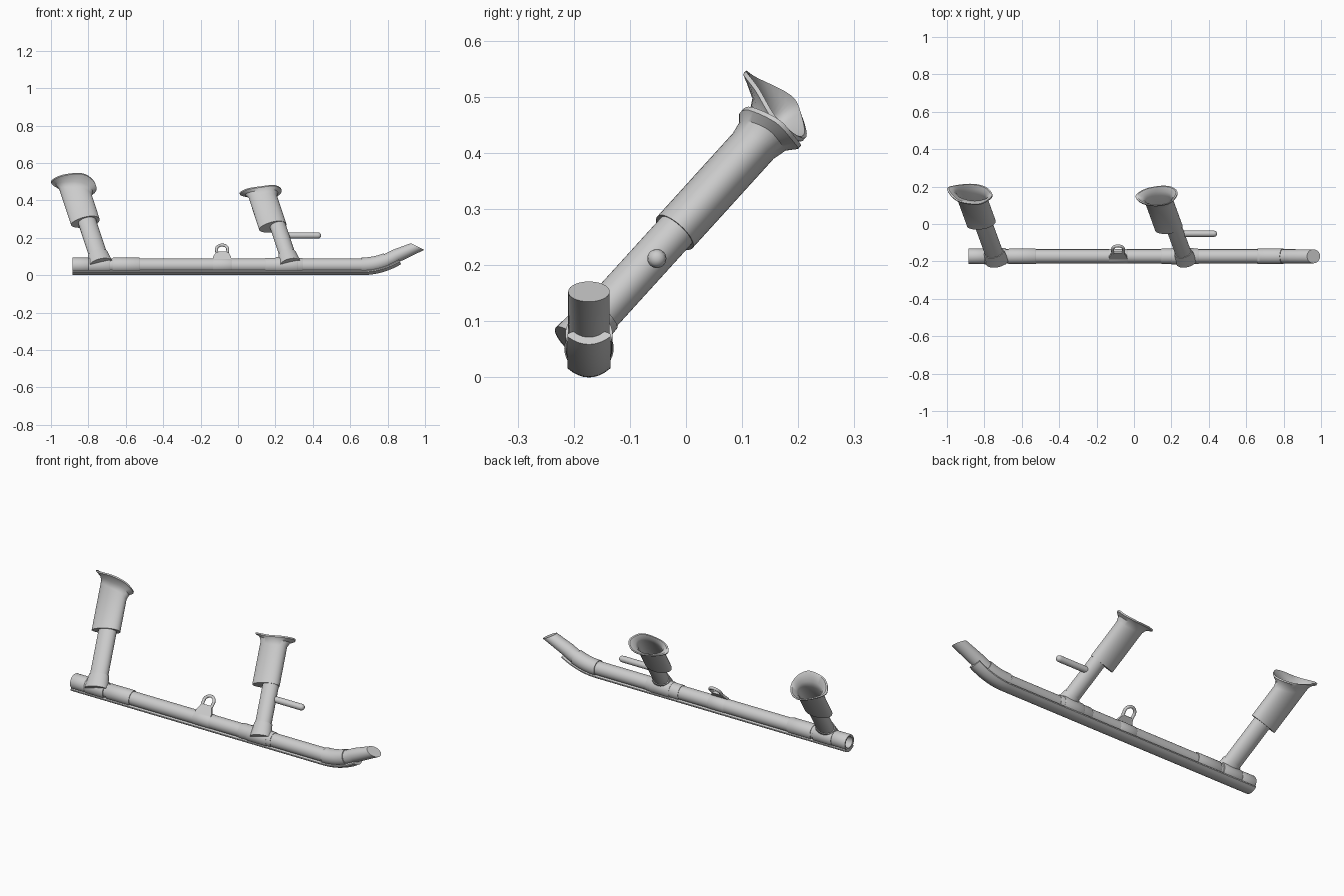
import bpy, math
from mathutils import Vector as V

if "Cube" in bpy.data.objects:
    bpy.data.objects.remove(bpy.data.objects["Cube"])

TY, TZ, TR = -0.173, 0.052, 0.037      # skid tube axis and radius
N = 40


def mesh_obj(name, verts, faces):
    me = bpy.data.meshes.new(name)
    me.from_pydata([tuple(v) for v in verts], [], faces)
    ob = bpy.data.objects.new(name, me)
    bpy.context.collection.objects.link(ob)
    bpy.ops.object.select_all(action='DESELECT')
    ob.select_set(True)
    bpy.context.view_layer.objects.active = ob
    bpy.ops.object.mode_set(mode='EDIT')
    bpy.ops.mesh.select_all(action='SELECT')
    bpy.ops.mesh.normals_make_consistent(inside=False)
    bpy.ops.object.mode_set(mode='OBJECT')
    bpy.ops.object.shade_smooth_by_angle(angle=math.radians(35))
    return ob


def loft(name, rings, caps=True, loop=False):
    n, m = len(rings[0]), len(rings)
    verts = [p for r in rings for p in r]
    faces = []
    for k in range(m if loop else m - 1):
        a, b = k * n, ((k + 1) % m) * n
        faces += [(a + i, a + (i + 1) % n, b + (i + 1) % n, b + i) for i in range(n)]
    if caps and not loop:
        faces += [tuple(range(n)), tuple((m - 1) * n + i for i in range(n))]
    return mesh_obj(name, verts, faces)


def ring(c, u, v, a, b, taper=0.0, n=N):
    out = []
    for i in range(n):
        t = math.pi + 2 * math.pi * i / n
        out.append(c + u * (a * math.cos(t)) + v * (b * math.sin(t) * (1 + taper * math.cos(t))))
    return out


def smooth_loop(pts, n=N):
    pts, m, out = [V(p) for p in pts], len(pts), []
    for i in range(n):
        s = i * m / n
        k, t = int(s), s - int(s)
        p0, p1, p2, p3 = (pts[(k + j) % m] for j in (-1, 0, 1, 2))
        out.append(0.5 * (2 * p1 + (p2 - p0) * t + (2 * p0 - 5 * p1 + 4 * p2 - p3) * t * t
                          + (3 * p1 - p0 - 3 * p2 + p3) * t ** 3))
    return out


# Path of the upturned nose: straight run, arc, straight
BX, BR, BA = 0.66, 0.36, math.radians(31)


def bend(t):
    """Centre and upward normal at angle t along the nose arc."""
    c = V((BX + BR * math.sin(t), TY, TZ + BR * (1 - math.cos(t))))
    return c, V((-math.sin(t), 0, math.cos(t)))


Y, Z, X = V((0, 1, 0)), V((0, 0, 1)), V((1, 0, 0))


def on_axis(x):
    return V((x, TY, TZ))


# Main skid tube with open rear end and oblique cut nose
rings = [ring(on_axis(x), Z, Y, r, r) for x, r in
         ((-0.8, 0.03), (-0.884, 0.03), (-0.884, TR), (BX, TR))]
for i in range(1, 15):
    c, nrm = bend(BA * i / 14)
    rings.append(ring(c, nrm, Y, TR, TR))
rings.append(ring(V((0.96, TY, 0.153)), V((-0.035, 0, 0.018)), Y, 1, TR))
loft("skid_tube", rings)


def collar(name, x0, x1, r, inner=0.035):
    loft(name, [ring(on_axis(x), Z, Y, q, q) for x, q in
                ((x0, inner), (x0, r - 0.002), (x0 + 0.004, r), (x1 - 0.004, r),
                 (x1, r - 0.002), (x1, inner))], loop=True)


collar("rear_end_collar", -0.886, -0.80, 0.042)
collar("rear_tee", -0.80, -0.685, 0.044)
collar("rear_sleeve", -0.67, -0.525, 0.042)
collar("front_tee_sleeve", 0.145, 0.345, 0.041)
collar("front_tee", 0.2, 0.32, 0.044)

# Nose sleeve follows the bend
stations = [0, 0] + [math.radians(22) * i / 8 for i in range(9)] + [math.radians(22)]
rad = [0.035] + [0.042] * 10 + [0.035]
loft("nose_sleeve", [ring(bend(t)[0], bend(t)[1], Y, r, r) for t, r in zip(stations, rad)], loop=True)


# Wear shoe under the tube
def shoe_section(c, nrm):
    low = [(w, -TZ + 0.016 * (w / 0.038) ** 2) for w in [-0.038 + 0.0095 * i for i in range(9)]]
    top = [(w, h + 0.006 if abs(w) > 0.03 else h + 0.018) for w, h in reversed(low)]
    return [c + Y * w + nrm * h for w, h in low + top]


rings = [shoe_section(on_axis(-0.884), Z), shoe_section(on_axis(BX), Z)]
rings += [shoe_section(*bend(math.radians(31) * i / 12)) for i in range(1, 13)]
loft("wear_shoe", rings)

# Struts: direction and cross-section axes
D = V((-0.33, 0.908, 1)).normalized()
U = (X - D * X.dot(D)).normalized()
W = D.cross(U)


def along(base, z):
    return base + D * ((z - base.z) / D.z)


def strut(name, base, a_low, a_up, shift, z_step, rim_pts):
    # socket on the tee, and lower strut tube
    s0, s1 = along(base, 0.06), along(base, 0.113)
    loft(name + "_socket", [ring(s0, U, W, a_low + 0.014, 0.043),
                            ring(along(base, 0.085), U, W, a_low + 0.010, 0.041),
                            ring(s1, U, W, a_low + 0.005, 0.039)])
    loft(name + "_lower", [ring(along(base, 0.06), U, W, a_low, 0.036),
                           ring(along(base, z_step + 0.03), U, W, a_low, 0.036)])
    # hollow upper fairing flaring to a saddle-shaped rim
    c = along(base, z_step) + U * shift
    rim = smooth_loop(rim_pts)
    mid = sum(rim, V()) / len(rim)
    h = [(p - c).dot(D) for p in rim]

    def section(inset, drop):
        flat = ring(c, U, W, a_up - inset, 0.042 - inset, 0.12)
        return [p + D * (hi - drop) for p, hi in zip(flat, h)]

    outer, inner = section(0, 0.045), section(0.006, 0.045)
    under = [p - D * 0.008 for p in rim]
    lip = [p.lerp(mid + D * ((p - mid).dot(D)), 0.08) for p in rim]
    flare_o = [q.lerp(p, 0.3) + D * 0.013 for q, p in zip(outer, under)]
    flare_i = [q.lerp(p, 0.3) + D * 0.013 for q, p in zip(inner, lip)]
    loft(name + "_fairing", [ring(c, U, W, a_up, 0.042, 0.12), outer, flare_o, under, rim, lip,
                             flare_i, inner, ring(c + D * 0.02, U, W, a_up - 0.006, 0.036, 0.12)])


strut("rear_strut", V((-0.742, -0.173, 0.09)), 0.049, 0.079, -0.010, 0.285,
      [(-1.0, .187, .50), (-.945, .125, .535), (-.84, .107, .546), (-.78, .13, .515),
       (-.758, .16, .465), (-.79, .197, .432), (-.86, .215, .43), (-.955, .207, .465)])
strut("front_strut", V((0.270, -0.173, 0.09)), 0.043, 0.075, -0.028, 0.262,
      [(.008, .15, .437), (.045, .112, .462), (.12, .1, .475), (.195, .117, .482),
       (.232, .165, .46), (.21, .195, .428), (.15, .205, .413), (.06, .188, .42)])

# Step peg with rounded tip on the front strut
peg = V((0, -0.052, 0.212))
loft("step_peg", [ring(peg + X * x, Z, Y, r, r, n=24) for x, r in
                  ((0.21, 0.017), (0.425, 0.017), (0.434, 0.0155), (0.441, 0.011), (0.444, 0.004))])

# Lifting lug: saddle, tilted plate and loop
E = V((0, 0.66, 0.75))
F = X.cross(E)
LX = -0.085
collar("lug_saddle", LX - 0.05, LX + 0.05, 0.039)
root = V((LX, -0.188, 0.08))
shape = [(-0.05, 0), (0.05, 0), (0.048, 0.02), (0.03, 0.058), (-0.03, 0.058), (-0.048, 0.02)]
loft("lug_plate", [[root + X * x + E * e + F * f for x, e in shape] for f in (-0.006, 0.006)])
path = [(0.028, 0.05)] + [(0.03 * math.cos(math.pi * i / 16), 0.078 + 0.03 * math.sin(math.pi * i / 16))
                          for i in range(17)] + [(-0.028, 0.05)]
rings = []
for i, (x, e) in enumerate(path):
    t = math.pi * min(max(i - 1, 0), 16) / 16
    out = X * math.cos(t) + E * math.sin(t)
    rings.append(ring(root + X * x + E * e, out, F, 0.008, 0.008, n=12))
loft("lug_loop", rings)
